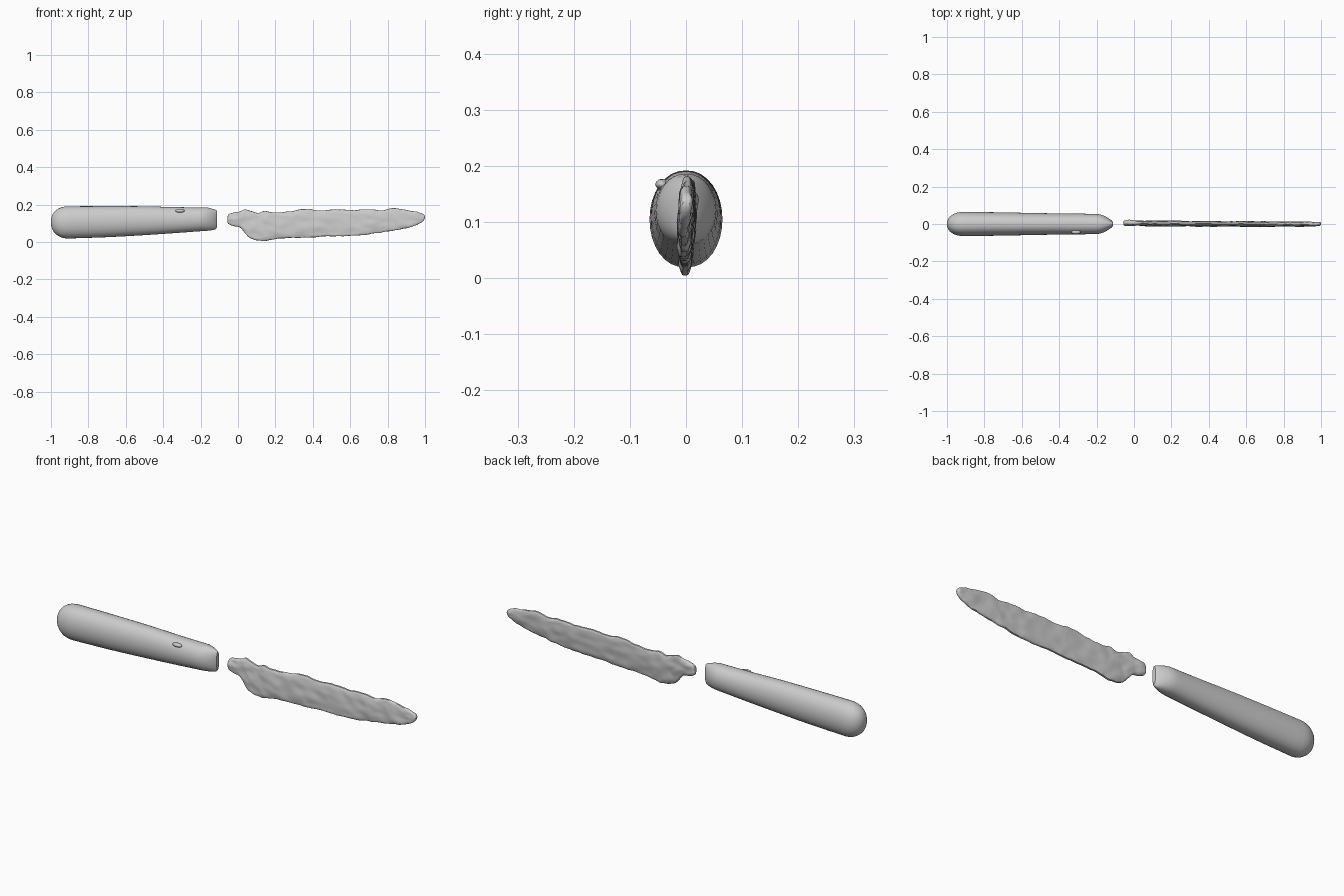
import bpy, bmesh, math
from mathutils import Vector, noise

if "Cube" in bpy.data.objects:
    bpy.data.objects.remove(bpy.data.objects["Cube"])


def spline(rows, steps):
    """Catmull-Rom interpolation through rows of section values."""
    pts = [Vector(r) for r in rows]
    out = []
    for i in range(len(pts) - 1):
        a, b = pts[max(i - 1, 0)], pts[i]
        c, d = pts[i + 1], pts[min(i + 2, len(pts) - 1)]
        for k in range(steps):
            t = k / steps
            out.append(0.5 * (2 * b + (c - a) * t + (2 * a - 5 * b + 4 * c - d) * t * t
                              + (3 * b - a - 3 * c + d) * t ** 3))
    return out + [pts[-1]]


def signed_pow(v, p):
    return math.copysign(abs(v) ** p, v)


def loft(name, sections, sides, power, rough=None):
    """Skin rounded sections (x, z low, z high, half width) along x."""
    bm = bmesh.new()
    rings = []
    for x, lo, hi, w in sections:
        ring = []
        for i in range(sides):
            a = 2 * math.pi * i / sides
            co = Vector((x, w * signed_pow(math.cos(a), power),
                         (lo + hi) / 2 + (hi - lo) / 2 * math.sin(a)))
            ring.append(bm.verts.new(rough(co) if rough else co))
        rings.append(ring)
    for r, s in zip(rings, rings[1:]):
        for i in range(sides):
            j = (i + 1) % sides
            bm.faces.new((r[i], s[i], s[j], r[j]))
    bm.faces.new(rings[0])
    bm.faces.new(rings[-1])
    bmesh.ops.recalc_face_normals(bm, faces=bm.faces)
    me = bpy.data.meshes.new(name)
    bm.to_mesh(me)
    bm.free()
    return finish(bpy.data.objects.new(name, me))


def finish(ob):
    if not ob.users_collection:
        bpy.context.collection.objects.link(ob)
    bpy.ops.object.select_all(action='DESELECT')
    ob.select_set(True)
    bpy.context.view_layer.objects.active = ob
    bpy.ops.object.shade_smooth_by_angle(angle=math.radians(35))
    return ob


# Handle: rounded butt, gentle taper, pinched front end
butt = []
for k in range(9):
    a = math.pi / 2 * k / 8
    s = max(math.sin(a), 0.08)
    butt.append((-0.91 - 0.09 * math.cos(a), 0.108 - 0.089 * s ** 0.85,
                 0.108 + 0.083 * s ** 0.85, 0.065 * s ** 0.85))
body = spline([(-0.91, 0.019, 0.191, 0.065), (-0.7, 0.026, 0.192, 0.062),
               (-0.5, 0.037, 0.191, 0.058), (-0.35, 0.047, 0.187, 0.056),
               (-0.2, 0.058, 0.185, 0.054)], 4)
front = [(-0.18, 0.059, 0.186, 0.051), (-0.155, 0.061, 0.183, 0.042),
         (-0.135, 0.064, 0.177, 0.030), (-0.12, 0.068, 0.173, 0.019),
         (-0.113, 0.078, 0.167, 0.011)]
loft("handle", butt[:-1] + body + front, 32, 0.9)

# Small blemish on the handle side
bpy.ops.mesh.primitive_ico_sphere_add(subdivisions=2, radius=1,
                                      location=(-0.31, -0.043, 0.167))
mark = bpy.context.object
mark.name = "handle_nick"
mark.scale = (0.026, 0.012, 0.010)
finish(mark)


# Blade: wavy outline with hammered, uneven sides
def hammered(co):
    p = Vector((co.x * 16 + co.z * 14, co.y * 10, co.z * 26 - co.x * 4))
    co = co.copy()
    co.y += 0.004 * noise.noise(p) + 0.0015 * noise.noise(p * 2.3)
    co.y += 0.004 - 0.007 * co.x + (co.z - 0.1) * 0.06
    co.z += 0.005 * noise.noise(Vector((co.x * 28, 3.1, co.z * 9)))
    return co


outline = [(-0.057, 0.104, 0.122, 0.006), (-0.050, 0.093, 0.148, 0.014),
           (-0.02, 0.085, 0.160, 0.015), (0.01, 0.078, 0.165, 0.013),
           (0.04, 0.042, 0.175, 0.012), (0.07, 0.018, 0.166, 0.012),
           (0.11, 0.008, 0.157, 0.013), (0.15, 0.005, 0.168, 0.014),
           (0.20, 0.017, 0.156, 0.014), (0.28, 0.022, 0.164, 0.013),
           (0.37, 0.025, 0.179, 0.013), (0.43, 0.028, 0.167, 0.013),
           (0.52, 0.032, 0.174, 0.013), (0.62, 0.035, 0.170, 0.013),
           (0.70, 0.042, 0.174, 0.013), (0.76, 0.049, 0.168, 0.013),
           (0.82, 0.058, 0.180, 0.012), (0.88, 0.068, 0.175, 0.012),
           (0.94, 0.085, 0.167, 0.012), (0.98, 0.106, 0.155, 0.011),
           (0.994, 0.118, 0.146, 0.010), (0.999, 0.127, 0.138, 0.006)]
loft("blade", spline(outline, 5), 36, 0.6, hammered)
